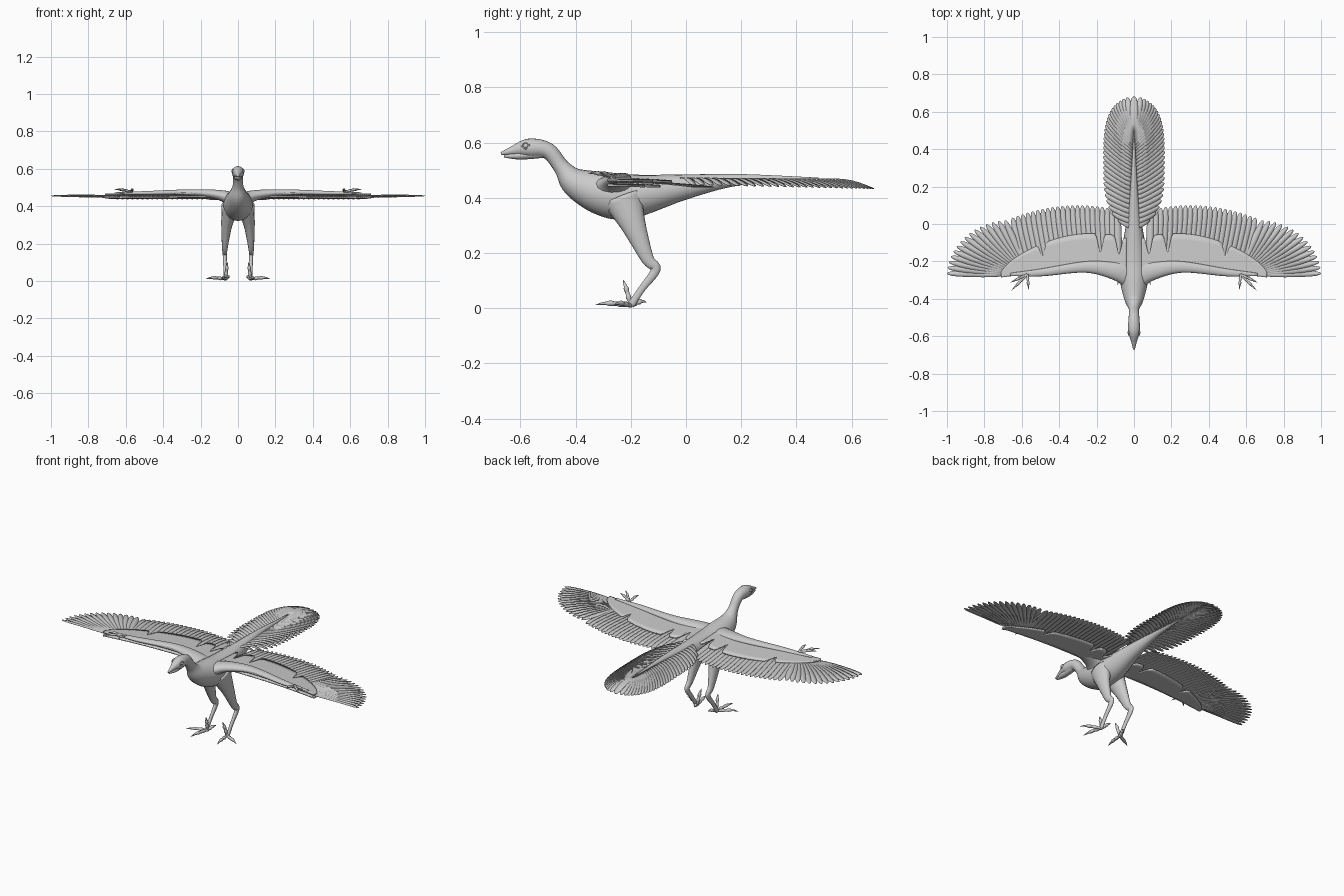
import bpy, bmesh
from math import sin, cos, pi, tau, exp, radians, sqrt
from mathutils import Vector

cube = bpy.data.objects.get("Cube")
if cube:
    bpy.data.objects.remove(cube)

TONE = (0.6, 0.6, 0.6, 1)
grey = bpy.data.materials.new("plain grey")
grey.use_nodes = True
grey.diffuse_color = TONE
grey.node_tree.nodes["Principled BSDF"].inputs["Base Color"].default_value = TONE


def finish(name, bm, mirror=True, thickness=0):
    bmesh.ops.recalc_face_normals(bm, faces=bm.faces)
    mesh = bpy.data.meshes.new(name)
    bm.to_mesh(mesh)
    bm.free()
    mesh.materials.append(grey)
    for face in mesh.polygons:
        face.use_smooth = True
    obj = bpy.data.objects.new(name, mesh)
    bpy.context.collection.objects.link(obj)
    if thickness:
        solid = obj.modifiers.new("thickness", 'SOLIDIFY')
        solid.thickness = thickness
        solid.offset = 0
    if mirror:
        obj.modifiers.new("other side", 'MIRROR')


def smooth_path(rings, steps=5):
    """Smooth curve through every (x, y, z, radius) ring."""
    pts = [Vector(ring) for ring in rings]
    path = []
    for i in range(len(pts) - 1):
        a, b = pts[i], pts[i + 1]
        before, after = pts[max(i - 1, 0)], pts[min(i + 2, len(pts) - 1)]
        for k in range(steps):
            t = k / steps
            leave, arrive = (b - before) / 2, (after - a) / 2
            path.append(a + leave * t + (3 * (b - a) - 2 * leave - arrive) * t ** 2
                        + (2 * (a - b) + leave + arrive) * t ** 3)
    return path + [pts[-1]]


def loft(bm, rings, side=(1, 0, 0), wide=1, tall=1, sides=14):
    """Skin elliptical sections along a smooth path, with capped ends."""
    path = smooth_path(rings)
    centres = [ring.to_3d() for ring in path]
    loops = []
    for i, centre in enumerate(centres):
        ahead = centres[min(i + 1, len(path) - 1)] - centres[max(i - 1, 0)]
        up = ahead.cross(Vector(side)).normalized()
        across = up.cross(ahead.normalized())
        radius = max(path[i].w, 0.001)
        loops.append([bm.verts.new(centre + radius * (across * wide * cos(tau * k / sides)
                                                      + up * tall * sin(tau * k / sides)))
                      for k in range(sides)])
    for a, b in zip(loops, loops[1:]):
        for k in range(sides):
            n = (k + 1) % sides
            bm.faces.new((a[k], a[n], b[n], b[k]))
    bm.faces.new(loops[0])
    bm.faces.new(loops[-1])


def part(name, rings, mirror=True, **shape):
    bm = bmesh.new()
    loft(bm, rings, **shape)
    finish(name, bm, mirror)


def sheet(bm, rows):
    """Open surface through rows of points."""
    rows = [[bm.verts.new(point) for point in row] for row in rows]
    for a, b in zip(rows, rows[1:]):
        for k in range(len(a) - 1):
            bm.faces.new((a[k], a[k + 1], b[k + 1], b[k]))


def feather(bm, root, tip, width, sag):
    """Vane with a slight roll, a raised shaft and a rounded tip."""
    along = tip - root
    across = along.cross(Vector((0, 0, 1))).normalized() + Vector((0, 0, 0.1))
    rows = []
    for i in range(9):
        t = sin(pi / 2 * i / 8)
        half = width / 2 * sqrt(max(1 - t ** 8, 0.01)) * min(1, 0.5 + 2 * t)
        centre = root + along * t + Vector((0, 0, sag * sin(pi * t)))
        rows.append([centre - across * half, centre + Vector((0, 0, 0.002)),
                     centre + across * half])
    sheet(bm, rows)


def fan(name, count, root_rule, tip_rule, width, sag=0.004):
    bm = bmesh.new()
    for i in range(count):
        t = i / (count - 1)
        feather(bm, Vector(root_rule(t)), Vector(tip_rule(t)), width, sag)
    finish(name, bm, thickness=0.002)


def digit(bm, root, heading, length, lift, radius):
    """Toe or finger with swollen joints and a tapering, arched claw."""
    x, y, z = root
    out, back = cos(radians(heading)), sin(radians(heading))
    swelling = (1, 0.75, 1, 0.75, 1, 0.6, 0.4, 0)
    rings = []
    for i, swell in enumerate(swelling):
        t = i / (len(swelling) - 1)
        rings.append((x + out * length * t, y + back * length * t,
                      z + lift * t + radius * t * sin(pi * t), radius * swell))
    loft(bm, rings, side=(back, -out, 0), sides=8)


# Skull, neck, trunk and tail core in one skin
part("body", [(0, -.67, .56, .005), (0, -.63, .57, .016), (0, -.57, .58, .034),
              (0, -.5, .57, .03), (0, -.45, .51, .03), (0, -.4, .455, .055),
              (0, -.3, .415, .08), (0, -.2, .405, .08), (0, 0, .44, .045),
              (0, .2, .466, .02), (0, .48, .47, .003)], mirror=False, wide=0.95, sides=20)
part("lower_jaw", [(0, -.66, .55, .004), (0, -.6, .553, .015), (0, -.51, .56, .015)],
     mirror=False, wide=1.3)

# Eyes and lids
EYE = Vector((.026, -.58, .588))
bm = bmesh.new()
bmesh.ops.create_uvsphere(bm, u_segments=16, v_segments=10, radius=0.01)
bmesh.ops.translate(bm, verts=bm.verts, vec=EYE)
finish("eyes", bm)
turns = [tau * k / 8 for k in range(9)]
part("eyelids", [(EYE.x + .003, EYE.y + cos(a) * .013, EYE.z + sin(a) * .01, .003)
                 for a in turns], sides=6)

# Thigh, ankle and shank
part("legs", [(.04, -.23, .4, .075), (.06, -.19, .3, .046), (.07, -.14, .18, .024),
              (.07, -.11, .14, .018), (.07, -.16, .07, .013), (.07, -.2, .01, .014)],
     wide=0.65)

# Two forward toes, raised inner claw and rear toe
bm = bmesh.new()
for heading, length, lift in ((-80, .13, 0), (-30, .12, 0), (-110, .03, .09), (110, .06, .01)):
    digit(bm, (.066, -.2, .012), heading, length, lift, radius=0.01)
finish("feet", bm)

# Upper arm and forearm along the leading edge
part("arms", [(.02, -.27, .43, .08), (.1, -.25, .46, .05), (.26, -.23, .474, .03),
              (.5, -.26, .47, .02), (.66, -.27, .47, .008)], side=(0, 1, 0), tall=0.55)

# Fingers
bm = bmesh.new()
for heading, length in ((-95, .08), (-45, .12), (-25, .1)):
    digit(bm, (.57, -.27, .478), heading, length, lift=0.01, radius=0.008)
finish("fingers", bm)


# Skin folds above and below the flight feathers, notched at the elbow and wrist
def notch(x, place, depth):
    return depth * exp(-((x - place) / 0.015) ** 2)


def wing_skin(name, height, share):
    rows = []
    for i in range(68):
        x = 0.04 + i * 0.01
        lead = -.26 - .15 * (x - .3) ** 2
        trail = -.05 - .75 * (x - .22) ** 2
        trail -= notch(x, .08, .1) + notch(x, .18, .1) + notch(x, .49, .07)
        chord = (trail - lead) * share * sqrt(max(1 - (x / .72) ** 24, 0.01))
        rows.append([(x, lead + chord * k / 6, height - .01 * x - .05 * chord * k / 6)
                     for k in range(7)])
    bm = bmesh.new()
    sheet(bm, rows)
    finish(name, bm, thickness=0.008)


wing_skin("wing_skin", height=0.472, share=1)
wing_skin("under_wing_skin", height=0.453, share=0.8)


# Flight feathers: secondaries along the arm, primaries fanned from the hand
def secondary_tip(t):
    x = .09 + .56 * t
    return x, .1 - .55 * (x - .3) ** 2, .438


def primary_tip(t):
    angle = radians(85 - 82 * t)
    return .66 + .34 * cos(angle), -.28 + .3 * sin(angle), .445 + .01 * t


fan("secondary_feathers", 22, lambda t: (.08 + .5 * t, -.2 - .02 * t, .458), secondary_tip, 0.038)
fan("primary_feathers", 15, lambda t: (.58 + .11 * t, -.22 - .05 * t, .456), primary_tip, 0.034)


# Tail frond: vanes swept back from the core inside a rounded outline
def tail_share(t):
    return 1 - .96 * (1 - t) ** 1.5


def tail_root(t):
    return .003, -.04 + .54 * tail_share(t), .465


def tail_tip(t):
    u = tail_share(t)
    return .003 + .16 * sqrt(1 - abs(2 * u - 1) ** 3.5), .68 * u, .447 - .015 * u


fan("tail_feathers", 30, tail_root, tail_tip, 0.036, sag=0.014)
